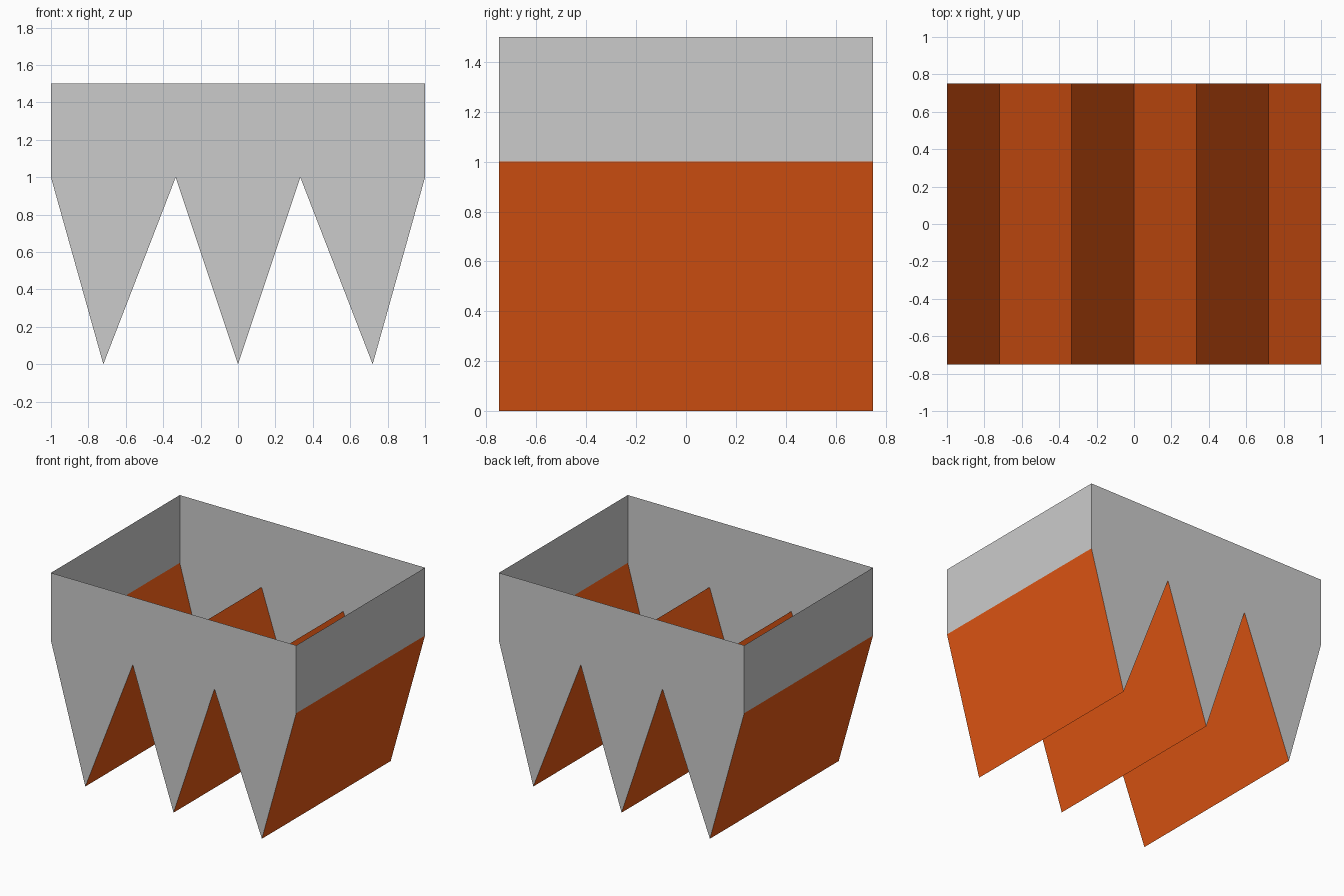
import bpy

if "Cube" in bpy.data.objects:
    bpy.data.objects.remove(bpy.data.objects["Cube"])

DEPTH = 0.75   # half depth in y
RIM, SHOULDER = 1.5, 1.0

# Zigzag floor profile (x, z), left to right
zigzag = [(-1, SHOULDER), (-0.72, 0), (-0.333, SHOULDER), (0, 0),
          (0.333, SHOULDER), (0.72, 0), (1, SHOULDER)]

orange = bpy.data.materials.new("orange_sheet")
orange.diffuse_color = (0.8, 0.1, 0.007, 1)
orange.use_nodes = True
orange.node_tree.nodes["Principled BSDF"].inputs["Base Color"].default_value = orange.diffuse_color


def sheet(name, verts, faces, material=None):
    mesh = bpy.data.meshes.new(name)
    mesh.from_pydata(verts, [], faces)
    if material:
        mesh.materials.append(material)
    obj = bpy.data.objects.new(name, mesh)
    bpy.context.collection.objects.link(obj)
    return obj


def extrude_profile(name, profile, material=None):
    """Sweep an open x-z profile through the full depth."""
    n = len(profile)
    verts = [(x, y, z) for y in (-DEPTH, DEPTH) for x, z in profile]
    faces = [(i, n + i, n + i + 1, i + 1) for i in range(n - 1)]
    return sheet(name, verts, faces, material)


# Sloping hopper floor
extrude_profile("hopper_slopes", zigzag, orange)

# Upright side walls above the slopes
extrude_profile("left_wall", [(-1, RIM), (-1, SHOULDER)])
extrude_profile("right_wall", [(1, SHOULDER), (1, RIM)])

# Toothed end panels
outline = zigzag + [(1, RIM), (-1, RIM)]
for name, y in (("front_panel", -DEPTH), ("back_panel", DEPTH)):
    order = list(range(len(outline)))
    if y > 0:
        order.reverse()
    sheet(name, [(x, y, z) for x, z in outline], [order])
